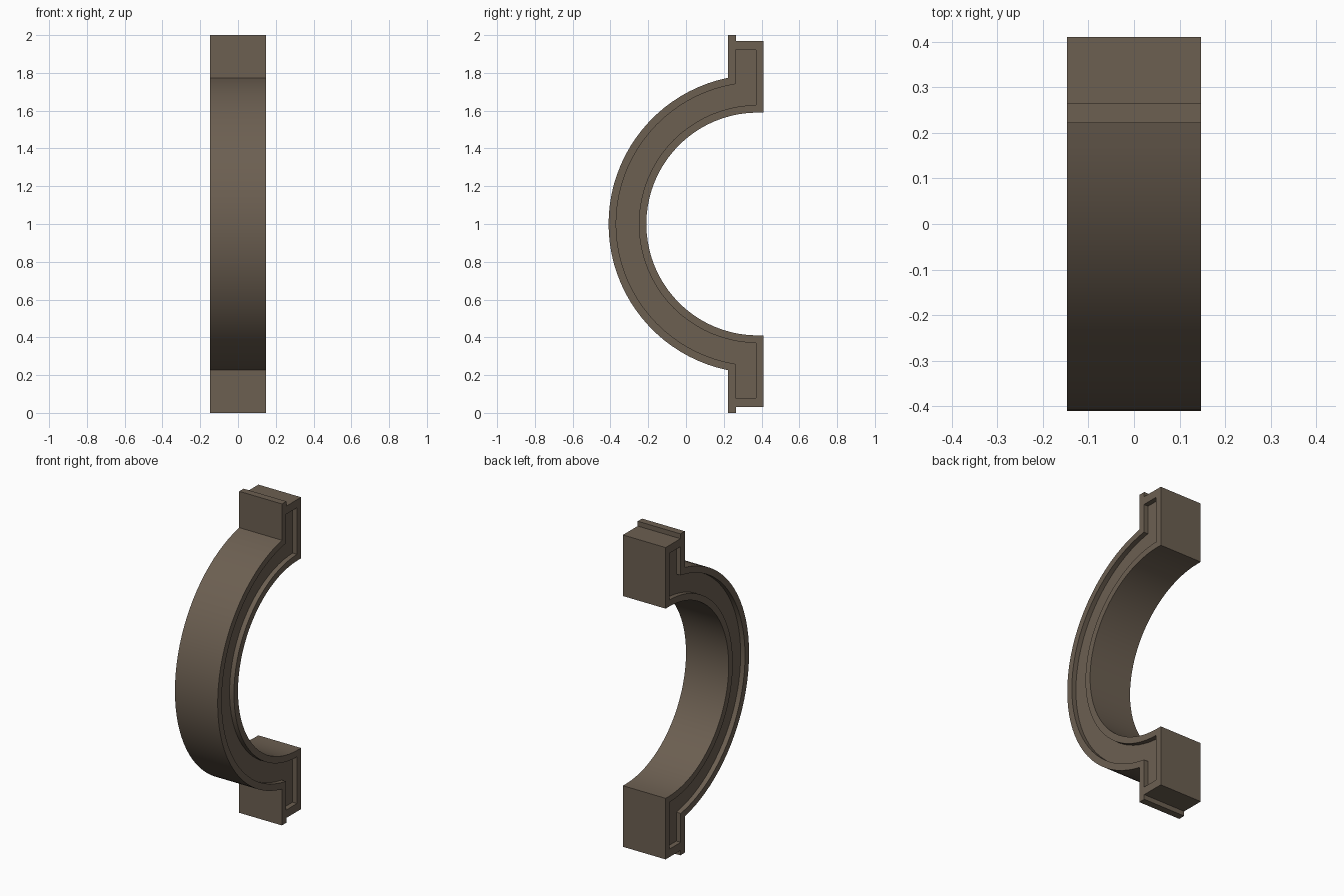
import bpy, bmesh, math

if "Cube" in bpy.data.objects:
    bpy.data.objects.remove(bpy.data.objects["Cube"])

HALF_W = 0.147      # half thickness along x
DEPTH = 0.03        # depth of the side pockets
CY, CZ = 0.38, 1.0  # arc centre
SEG = 40


def arc(radius, y_end):
    """Points (y, z) on the left-facing arc, from top to bottom, ending at y_end."""
    a = math.acos((y_end - CY) / radius)
    return [(CY + radius * math.cos(a + (2 * math.pi - 2 * a) * i / SEG),
             CZ + radius * math.sin(a + (2 * math.pi - 2 * a) * i / SEG))
            for i in range(SEG + 1)]


def outline(r_out, r_in, y_front, block):
    """Closed C profile: outer arc, bottom block, inner arc, top block."""
    bottom = [(y, 2 * CZ - z) for y, z in block]
    return (arc(r_out, y_front) + bottom
            + arc(r_in, CY)[::-1] + block[::-1])


# Silhouette with the stepped lip, and the matching pocket outline
outer = outline(0.79, 0.59, 0.222,
                [(0.222, 2.0), (0.265, 2.0), (0.265, 1.97), (0.41, 1.97), (0.41, 1.59)])
pocket = outline(0.75, 0.63, 0.262,
                 [(0.262, 1.92), (0.262, 1.92), (0.262, 1.92), (0.37, 1.92), (0.37, 1.63)])

bm = bmesh.new()


def ring(points, x):
    return [bm.verts.new((x, y, z)) for y, z in points]


def bridge(a, b):
    n = len(a)
    for i in range(n):
        j = (i + 1) % n
        bm.faces.new((a[i], a[j], b[j], b[i]))


# Outer wall, rims, pocket walls and pocket floors
rings = [ring(pocket, -HALF_W + DEPTH), ring(pocket, -HALF_W), ring(outer, -HALF_W),
         ring(outer, HALF_W), ring(pocket, HALF_W), ring(pocket, HALF_W - DEPTH)]
for a, b in zip(rings, rings[1:]):
    bridge(a, b)
bm.faces.new(rings[0])
bm.faces.new(rings[-1])
bmesh.ops.remove_doubles(bm, verts=bm.verts[:], dist=0.0005)
bmesh.ops.recalc_face_normals(bm, faces=bm.faces[:])

mesh = bpy.data.meshes.new("arched_bracket")
bm.to_mesh(mesh)
bm.free()
bracket = bpy.data.objects.new("arched_bracket", mesh)
bpy.context.collection.objects.link(bracket)

# Dull brown colour
brown = bpy.data.materials.new("dull_brown")
brown.diffuse_color = (0.15, 0.115, 0.083, 1)
brown.use_nodes = True
brown.node_tree.nodes["Principled BSDF"].inputs["Base Color"].default_value = brown.diffuse_color
mesh.materials.append(brown)

bpy.context.view_layer.objects.active = bracket
bracket.select_set(True)
bpy.ops.object.shade_smooth_by_angle(angle=math.radians(35))
